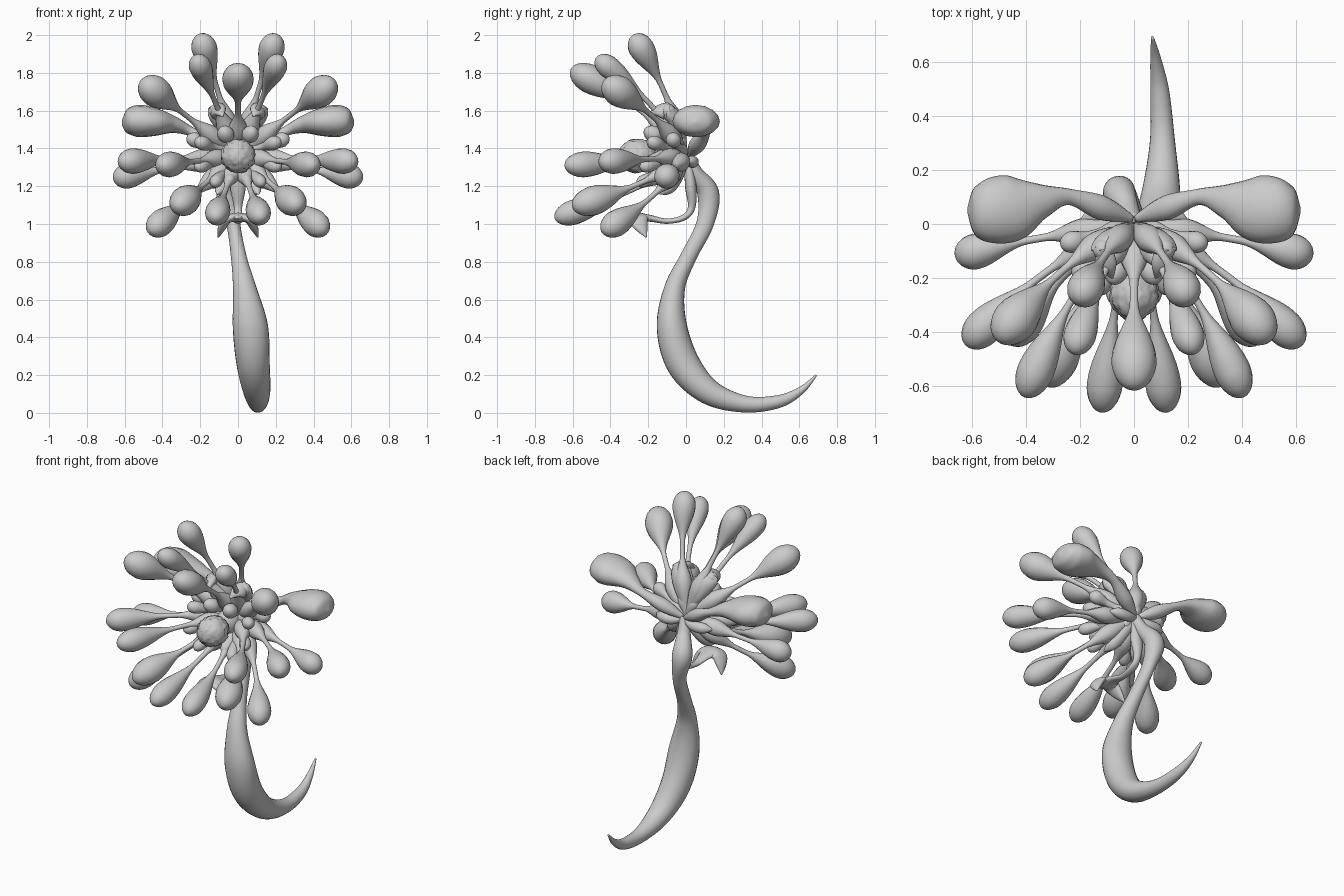
import bpy, bmesh, math, random
from mathutils import Vector

random.seed(4)
HUB = Vector((0, -0.01, 1.36))


def finish(name, bm):
    me = bpy.data.meshes.new(name)
    bm.to_mesh(me)
    bm.free()
    for f in me.polygons:
        f.use_smooth = True
    ob = bpy.data.objects.new(name, me)
    bpy.context.collection.objects.link(ob)
    return ob


def loft(name, samples, ref=(0, 0, 1), seg=16):
    """Sweep an ellipse along samples of (position, half width, half thickness)."""
    bm = bmesh.new()
    ref = Vector(ref)
    rings = []
    n = len(samples)
    for i, (p, a, b) in enumerate(samples):
        t = (samples[min(i + 1, n - 1)][0] - samples[max(i - 1, 0)][0]).normalized()
        u = ref.cross(t).normalized()
        v = t.cross(u)
        rings.append([bm.verts.new(p + u * a * math.cos(k * math.tau / seg)
                                   + v * b * math.sin(k * math.tau / seg)) for k in range(seg)])
    for r, s in zip(rings, rings[1:]):
        for k in range(seg):
            bm.faces.new((r[k], r[(k + 1) % seg], s[(k + 1) % seg], s[k]))
    bm.faces.new(rings[0])
    bm.faces.new(rings[-1])
    bmesh.ops.recalc_face_normals(bm, faces=bm.faces)
    return finish(name, bm)


def smooth_path(pts, steps=8):
    """Catmull-Rom through rows of (x, y, z, half width, half thickness)."""
    P = [pts[0]] + list(pts) + [pts[-1]]
    out = []
    for i in range(1, len(P) - 2):
        for s in range(steps + (i == len(P) - 3)):
            t = s / steps
            row = [0.5 * (2 * b + (c - a) * t + (2 * a - 5 * b + 4 * c - d) * t * t
                          + (3 * b - a - 3 * c + d) * t ** 3)
                   for a, b, c, d in zip(*P[i - 1:i + 3])]
            out.append((Vector(row[:3]), max(row[3], 0.002), max(row[4], 0.002)))
    return out


def radius_at(t, keys):
    for (t0, r0), (t1, r1) in zip(keys, keys[1:]):
        if t <= t1:
            f = (t - t0) / (t1 - t0)
            f = f * f * (3 - 2 * f)
            return r0 + (r1 - r0) * f
    return keys[-1][1]


def club(name, tip, r, base=0.05, wide=1.0, bow=0.36, neck=0.011):
    """Petal: leafy base, thin neck, rounded club end."""
    tip = Vector(tip)
    d = tip - HUB
    mid = HUB + Vector((d.x * 0.5, d.y * bow, d.z * 0.5))
    ctrl = 2 * mid - 0.5 * (HUB + tip)
    cap = min(0.25, r * 1.15 / d.length)
    keys = [(0, 0.016), (0.28, base), (0.5, neck + 0.003), (0.6, neck + 0.003), (1 - cap, r)]
    ts = [(1 - cap) * i / 24 for i in range(25)]
    ts += [1 - cap + cap * math.sin(k / 8 * math.pi / 2) for k in range(1, 9)]
    out = []
    for t in ts:
        rad = radius_at(t, keys)
        if t > 1 - cap:
            rad = r * math.sqrt(max(0, 1 - ((t - 1 + cap) / cap) ** 2))
        p = HUB * (1 - t) ** 2 + ctrl * 2 * t * (1 - t) + tip * t * t
        out.append((p, max(rad * wide, 0.001), max(rad, 0.001)))
    loft(name, out, ref=(0.02, -1, 0.03) if abs(d.y) < 0.35 else (0.02, 0.03, 1))


def mirrored(rows, s):
    return smooth_path([(s * p[0],) + p[1:] for p in rows])


# Outer club petals (tip x, y, z, club radius), mirrored left and right
OUTER = [
    (0.20, -0.28, 2.00, 0.068), (0.22, -0.475, 1.88, 0.06), (0.50, -0.43, 1.75, 0.082),
    (0.66, -0.12, 1.24, 0.066), (0.62, -0.45, 1.33, 0.068), (0.405, -0.64, 1.31, 0.068),
    (0.32, -0.60, 1.09, 0.078), (0.12, -0.695, 1.03, 0.066), (0.46, -0.44, 0.96, 0.07),
]
# Short leafy inner petals around the core (tip x, y, z, end radius)
INNER = [
    (0.08, -0.22, 1.50, 0.045), (0.13, -0.11, 1.63, 0.04), (0.22, -0.20, 1.44, 0.038),
    (0.22, -0.24, 1.30, 0.036), (0.13, -0.26, 1.21, 0.034), (0.27, -0.08, 1.46, 0.04),
    (0.15, -0.12, 1.20, 0.04), (0.05, -0.22, 1.22, 0.03),
]
# Broad cupped leaf at the back, small sepals and the lip wing
LEAF = [(0.01, 0.02, 1.36, .015, .015), (0.12, 0.06, 1.42, .045, .04),
        (0.24, 0.10, 1.485, .03, .025), (0.34, 0.085, 1.525, .065, .045),
        (0.44, 0.06, 1.54, .12, .075), (0.53, 0.05, 1.545, .12, .085),
        (0.59, 0.05, 1.54, .085, .06), (0.615, 0.05, 1.54, .01, .01)]
BACK_SEPAL = [(0, 0.02, 1.35, .015, .015), (0.08, 0.035, 1.33, .03, .03),
              (0.15, 0.03, 1.33, .03, .03), (0.20, 0.01, 1.33, .004, .004)]
HANGING_SEPAL = [(0, -0.01, 1.34, .02, .02), (0.05, -0.04, 1.26, .035, .03),
                 (0.09, -0.09, 1.19, .035, .03), (0.11, -0.14, 1.16, .004, .004)]
HOOD = [(0.01, -0.02, 1.40, .02, .02), (0.06, -0.04, 1.50, .045, .035),
        (0.11, -0.08, 1.585, .05, .035), (0.10, -0.15, 1.60, .04, .025),
        (0.08, -0.20, 1.57, .004, .004)]
WING = [(0, -0.25, 1.035, .05, .02), (0.055, -0.255, 1.025, .055, .022),
        (0.085, -0.235, 0.98, .035, .02), (0.105, -0.21, 0.93, .004, .004)]

for side, s in (("right", 1), ("left", -1)):
    for i, (x, y, z, r) in enumerate(OUTER):
        club(f"outer_petal_{side}_{i}", (s * x, y, z), r)
    for i, (x, y, z, r) in enumerate(INNER):
        club(f"inner_petal_{side}_{i}", (s * x, y, z), r, base=0.036, bow=0.42, neck=0.018)
    loft(f"broad_leaf_{side}", mirrored(LEAF, s))
    loft(f"back_sepal_{side}", mirrored(BACK_SEPAL, s))
    loft(f"hanging_sepal_{side}", mirrored(HANGING_SEPAL, s), ref=(0, 1, 0.02))
    loft(f"hood_petal_{side}", mirrored(HOOD, s), ref=(0, -0.7, 0.2))
    loft(f"lip_wing_{side}", mirrored(WING, s), ref=(0.6 * s, 0, 0.8))

# Centre top petal
club("top_centre_petal", (0, -0.61, 1.82), 0.076, wide=1.1)

# Lower lip on its bent stalk (bends in the y-z plane, so its width stays along x)
lip = [(0, 0.01, 1.34, .02, .02), (0, 0.025, 1.2, .03, .04), (0, 0.03, 1.09, .02, .022),
       (0, -0.01, 1.035, .016, .025), (0, -0.1, 1.015, .014, .022), (0, -0.19, 1.03, .018, .04),
       (0, -0.26, 1.035, .025, .07), (0, -0.315, 1.035, .006, .01)]
loft("lower_lip", smooth_path(lip), ref=(1, 0, 0))

# Curved stem with pointed tail
stem = [(0, 0.01, 1.36, .03, .03), (-0.02, 0.05, 1.27, .04, .04), (-0.055, 0.118, 1.16, .058, .06),
        (-0.025, 0.1, 1.0, .046, .037), (0.005, 0.01, 0.82, .043, .042),
        (0.035, -0.06, 0.66, .055, .062), (0.065, -0.075, 0.46, .08, .093),
        (0.08, -0.015, 0.26, .088, .088), (0.10, 0.12, 0.112, .068, .071),
        (0.105, 0.31, 0.047, .045, .046), (0.095, 0.49, 0.06, .034, .035),
        (0.08, 0.61, 0.12, .02, .02), (0.068, 0.69, 0.20, .005, .005)]
loft("stem", smooth_path(stem), ref=(1, 0, 0), seg=24)


def ball(name, loc, scale, rough=0.0):
    bm = bmesh.new()
    bmesh.ops.create_icosphere(bm, subdivisions=4, radius=1)
    for v in bm.verts:
        k = 1 + random.uniform(-rough, rough)
        v.co = Vector(loc) + Vector([c * q * k for c, q in zip(v.co, scale)])
    finish(name, bm)


# Rough seed core and the hub behind it
ball("seed_core", (0, -0.255, 1.36), (0.09, 0.1, 0.09), rough=0.06)
ball("hub", (0, -0.09, 1.36), (0.07, 0.09, 0.08))
